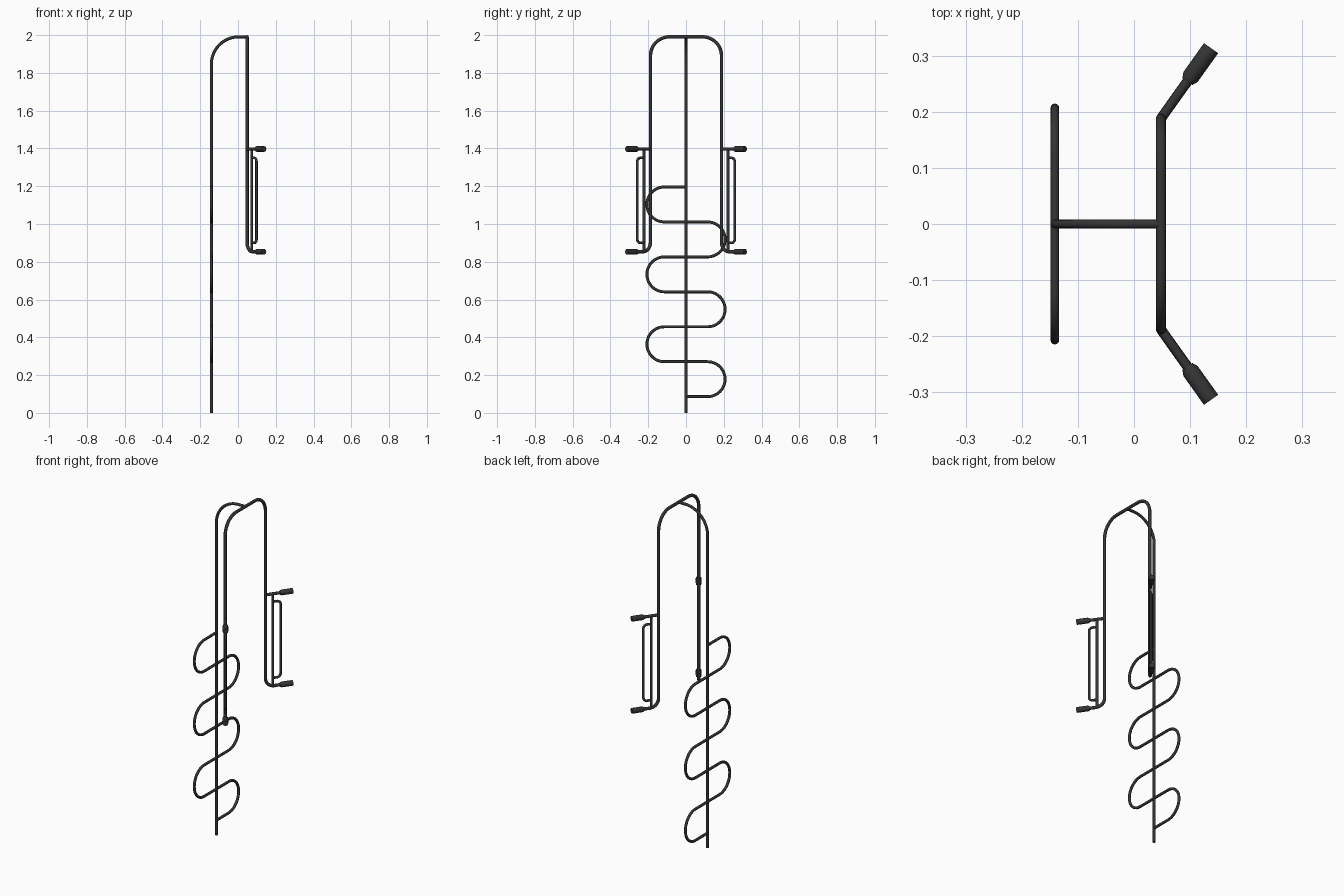
import bpy, math
from mathutils import Vector

if "Cube" in bpy.data.objects:
    bpy.data.objects.remove(bpy.data.objects["Cube"])

# dark painted steel and rubber
dark = bpy.data.materials.new("dark_metal")
dark.diffuse_color = (0.035, 0.035, 0.035, 1)
dark.use_nodes = True
dark.node_tree.nodes["Principled BSDF"].inputs["Base Color"].default_value = dark.diffuse_color


def finish(ob, name):
    ob.name = name
    ob.data.materials.clear()
    ob.data.materials.append(dark)
    bpy.ops.object.shade_smooth_by_angle(angle=math.radians(40))


def fillet(points, radius, steps=12):
    """Round every inner corner of a polyline with a circular arc."""
    pts = [Vector(p) for p in points]
    out = [pts[0]]
    for a, b, c in zip(pts, pts[1:], pts[2:]):
        u, v = (a - b).normalized(), (c - b).normalized()
        half = u.angle(v) / 2
        r = radius(b) if callable(radius) else radius
        d = r / math.tan(half)
        centre = b + (u + v).normalized() * (r / math.sin(half))
        s, e = b + u * d - centre, b + v * d - centre
        ang = s.angle(e)
        for i in range(steps + 1):
            t = i / steps
            p = centre + (s * math.sin((1 - t) * ang) + e * math.sin(t * ang)) / math.sin(ang)
            if (p - out[-1]).length > 1e-4:
                out.append(p)
    if (pts[-1] - out[-1]).length > 1e-4:
        out.append(pts[-1])
    return out


def tube(name, pts, r, scales=None):
    """Round bar following a list of points, as a smooth capped mesh."""
    cu = bpy.data.curves.new(name, 'CURVE')
    cu.dimensions = '3D'
    cu.bevel_depth = r
    cu.bevel_resolution = 4
    cu.use_fill_caps = True
    sp = cu.splines.new('POLY')
    sp.points.add(len(pts) - 1)
    for i, p in enumerate(pts):
        sp.points[i].co = (*p, 1)
        sp.points[i].radius = scales[i] if scales else 1
    ob = bpy.data.objects.new(name, cu)
    bpy.context.collection.objects.link(ob)
    bpy.ops.object.select_all(action='DESELECT')
    ob.select_set(True)
    bpy.context.view_layer.objects.active = ob
    bpy.ops.object.convert(target='MESH')
    finish(bpy.context.object, name)


POLE_X, BAR_X, BAR_Y = -0.141, 0.048, 0.188
TOP, PEG_LOW, PEG_HIGH = 1.991, 0.853, 1.397

# rear pole curving forward over the top
tube("rear_pole", fillet([(POLE_X, 0, 0), (POLE_X, 0, TOP), (BAR_X, 0, TOP)], 0.145, 20), 0.008)

# serpentine climbing bar
z0, pitch, reach = 0.086, 0.185, 0.207
snake = [(POLE_X, 0, z0)]
for i in range(6):
    y = reach if i % 2 == 0 else -reach
    snake += [(POLE_X, y, z0 + i * pitch), (POLE_X, y, z0 + (i + 1) * pitch)]
snake.append((POLE_X, 0, z0 + 6 * pitch))
tube("serpentine_bar", fillet(snake, pitch / 2 - 1e-4), 0.0077)


def arm(side, dist, z):
    """Point at a distance from the side post along the splayed arm."""
    return Vector((BAR_X + 0.58 * dist, side * (BAR_Y + 0.814 * dist), z))


# front arch, ending in splayed arms at the bottom
arch = [arm(-1, 0.1, PEG_LOW), arm(-1, 0, PEG_LOW), arm(-1, 0, TOP),
        arm(1, 0, TOP), arm(1, 0, PEG_LOW), arm(1, 0.1, PEG_LOW)]
tube("front_arch", fillet(arch, lambda p: 0.1 if p.z > 1.5 else 0.05), 0.009)

for side, label in ((-1, "front"), (1, "back")):
    # upper arm, spacer post and looped handle
    tube(label + "_upper_arm", [arm(side, 0, PEG_HIGH), arm(side, 0.1, PEG_HIGH)], 0.0085)
    tube(label + "_spacer_post", [arm(side, 0.042, PEG_LOW), arm(side, 0.042, PEG_HIGH)], 0.0075)
    tube(label + "_handle", fillet([arm(side, 0.042, 1.35), arm(side, 0.086, 1.35),
                                    arm(side, 0.086, 0.9), arm(side, 0.042, 0.9)], 0.02, 8), 0.007)
    # grips with a tapered inner end
    for z, level in ((PEG_LOW, "lower"), (PEG_HIGH, "upper")):
        tube(f"{label}_{level}_grip", [arm(side, d, z) for d in (0.081, 0.091, 0.154)],
             0.0155, (0.7, 1, 1))
